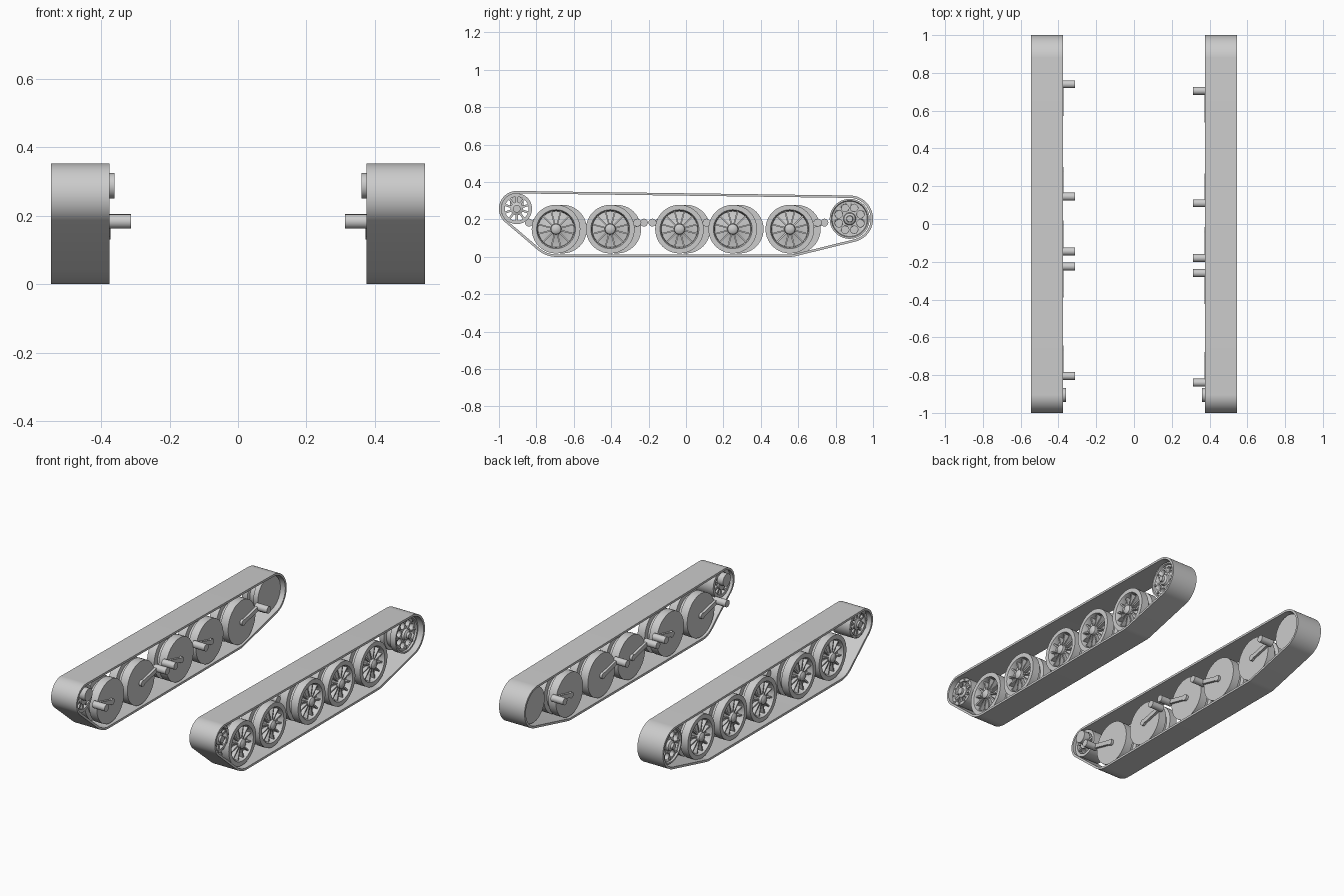
import bpy, bmesh
from math import sin, cos, pi, radians, atan2, hypot
from mathutils import Matrix, Vector

cube = bpy.data.objects.get("Cube")
if cube:
    bpy.data.objects.remove(cube, do_unlink=True)

# Single grey material
metal = bpy.data.materials.new("plain_grey")
metal.use_nodes = True
GREY = (0.6, 0.6, 0.6, 1)
metal.diffuse_color = GREY
metal.node_tree.nodes["Principled BSDF"].inputs["Base Color"].default_value = GREY

INNER, OUTER = 0.376, 0.546      # track edges, distance from the centre plane
HULL = [(-0.905, 0.257, 0.095), (-0.695, 0.148, 0.148),
        (0.555, 0.148, 0.148), (0.875, 0.203, 0.125)]   # y, z, radius
WHEELS = [(-0.695, -0.84), (-0.405, -0.26), (-0.035, -0.18),
          (0.25, 0.11), (0.555, 0.705)]                 # wheel y, arm pivot y
WHEEL_Z, PIVOT_Z, STAGGER = 0.148, 0.183, 0.035


def finish(bm, name, side):
    """Parts are drawn for the left; side -1 reflects them to the right."""
    if side < 0:
        bmesh.ops.scale(bm, vec=(-1, 1, 1), verts=bm.verts)
    bmesh.ops.recalc_face_normals(bm, faces=bm.faces)
    mesh = bpy.data.meshes.new(name)
    bm.to_mesh(mesh)
    bm.free()
    obj = bpy.data.objects.new(("left_" if side > 0 else "right_") + name, mesh)
    bpy.context.collection.objects.link(obj)
    mesh.materials.append(metal)
    bpy.ops.object.select_all(action="DESELECT")
    obj.select_set(True)
    bpy.context.view_layer.objects.active = obj
    bpy.ops.object.shade_smooth_by_angle(angle=radians(35))
    return obj


def lathe(bm, profile, y, z, n=40, closed=False):
    """Turn (radius, x) points about an axis parallel to x."""
    rings = []
    for r, x in profile:
        if r == 0:
            rings.append([bm.verts.new((x, y, z))] * n)
        else:
            rings.append([bm.verts.new((x, y + r * cos(2 * pi * i / n),
                                        z + r * sin(2 * pi * i / n))) for i in range(n)])
    pairs = list(zip(rings, rings[1:]))
    if closed:
        pairs.append((rings[-1], rings[0]))
    for a, b in pairs:
        for i in range(n):
            j = (i + 1) % n
            bm.faces.new(dict.fromkeys((a[i], a[j], b[j], b[i])))


def rod(bm, r, x0, x1, y, z, n=20):
    lathe(bm, [(0, x0), (r, x0), (r, x1), (0, x1)], y, z, n)


def bar(bm, x0, x1, start, end, width):
    """Box running from start to end in the side plane."""
    dy, dz = end[0] - start[0], end[1] - start[1]
    mat = (Matrix.Translation(((x0 + x1) / 2, (start[0] + end[0]) / 2, (start[1] + end[1]) / 2))
           @ Matrix.Rotation(atan2(dz, dy), 4, "X")
           @ Matrix.Diagonal((x1 - x0, hypot(dy, dz), width, 1)))
    bmesh.ops.create_cube(bm, size=1, matrix=mat)


def polar(y, z, r, i, n):
    a = 2 * pi * (i + 0.5) / n
    return y + r * cos(a), z + r * sin(a)


def spokes(bm, y, z, r0, r1, x0, x1, width, n):
    for i in range(n):
        bar(bm, x0, x1, polar(y, z, r0, i, n), polar(y, z, r1, i, n), width)


def build_track(side, n=144, thick=0.013):
    # Belt stretched round the four outer circles
    bm = bmesh.new()
    loops = [[], [], [], []]
    for i in range(n):
        d = Vector((cos(2 * pi * i / n), sin(2 * pi * i / n)))
        y, z, r = max(HULL, key=lambda c: c[0] * d.x + c[1] * d.y + c[2])
        for loop, x, rad in zip(loops, (INNER, OUTER, OUTER, INNER),
                                (r, r, r - thick, r - thick)):
            loop.append(bm.verts.new((x, y + rad * d.x, z + rad * d.y)))
    for a, b in zip(loops, loops[1:] + loops[:1]):
        for i in range(n):
            j = (i + 1) % n
            bm.faces.new((a[i], a[j], b[j], b[i]))
    finish(bm, "track_belt", side)


def build_road_wheel(side, y, number):
    # Twin-rimmed wheel: plain inner disc, ribbed dish and hub outside
    bm = bmesh.new()
    z = WHEEL_Z
    profile = [(0, 0), (.13, 0), (.13, .05), (.105, .054), (.105, .076), (.13, .08),
               (.13, .128), (.104, .128), (.098, .115), (.096, .092), (.04, .098),
               (.03, .104), (.027, .132), (.016, .14), (0, .141)]
    lathe(bm, [(r, x + 0.388) for r, x in profile], y, z)
    spokes(bm, y, z, 0.026, 0.099, 0.475, 0.506, 0.008, 12)
    finish(bm, f"road_wheel_{number}", side)


def build_arm(side, y, pivot, number):
    # Swing arm from the wheel axle to the hull pivot
    bm = bmesh.new()
    bar(bm, 0.373, 0.39, (y, WHEEL_Z), (pivot, PIVOT_Z), 0.026)
    rod(bm, 0.018, 0.373, 0.392, y, WHEEL_Z)
    rod(bm, 0.021, 0.312, 0.395, pivot, PIVOT_Z)
    finish(bm, f"swing_arm_{number}", side)


def build_idler(side):
    # Open spoked front wheel with its mounting boss
    y, z, _ = HULL[0]
    bm = bmesh.new()
    lathe(bm, [(.082, .395), (.082, .515), (.064, .515), (.064, .395)], y, z, closed=True)
    lathe(bm, [(0, .39), (.034, .39), (.034, .512), (.02, .518), (.02, .53), (0, .53)], y, z)
    for x in (0.40, 0.485):
        spokes(bm, y, z, 0.03, 0.068, x, x + 0.022, 0.012, 10)
    for i in range(10):
        rod(bm, 0.005, 0.51, 0.52, *polar(y, z, 0.073, i + 0.5, 10), n=8)
    rod(bm, 0.037, 0.361, 0.40, y, 0.287, n=32)
    finish(bm, "idler_wheel", side)


def build_sprocket(side):
    # Rear drive wheel with a ring of round pockets
    y, z, _ = HULL[3]
    cutter_bm = bmesh.new()
    for i in range(8):
        rod(cutter_bm, 0.02, 0.478, 0.55, *polar(y, z, 0.063, i, 8))
    cutter = finish(cutter_bm, "pocket_cutter", side)
    cutter.hide_render = True
    cutter.hide_viewport = True
    bm = bmesh.new()
    lathe(bm, [(0, .405), (.107, .405), (.107, .435), (.09, .44), (.09, .47), (.107, .475),
               (.107, .512), (.098, .512), (.094, .502), (.034, .502), (.03, .515),
               (.018, .522), (.016, .535), (0, .535)], y, z)
    wheel = finish(bm, "drive_sprocket", side)
    cut = wheel.modifiers.new("pockets", "BOOLEAN")
    cut.operation = "DIFFERENCE"
    cut.solver = "EXACT"
    cut.object = cutter
    bm = bmesh.new()
    for i in range(8):
        rod(bm, 0.006, 0.498, 0.51, *polar(y, z, 0.083, i + 0.5, 8), n=8)
    finish(bm, "sprocket_bolts", side)


# Both running gears; the right one has its wheels staggered backwards
for side in (1, -1):
    shift = 0 if side > 0 else STAGGER
    build_track(side)
    build_idler(side)
    build_sprocket(side)
    for number, (wheel_y, pivot_y) in enumerate(WHEELS, 1):
        build_road_wheel(side, wheel_y + shift, number)
        build_arm(side, wheel_y + shift, pivot_y + shift, number)
